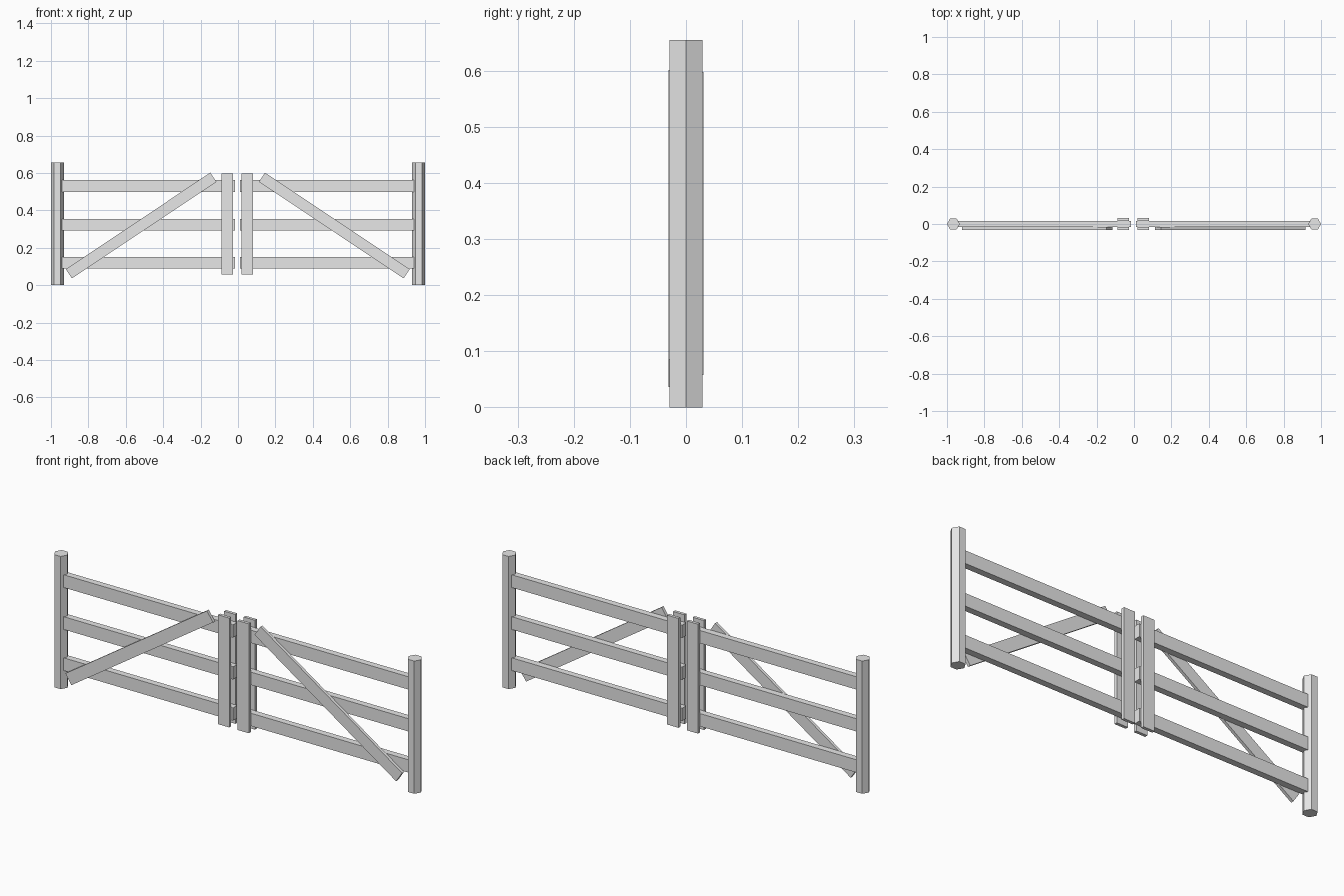
import bpy
import math

cube = bpy.data.objects.get("Cube")
if cube:
    bpy.data.objects.remove(cube, do_unlink=True)

GREY = (0.8, 0.8, 0.8, 1.0)
mat = bpy.data.materials.new("light_grey")
mat.use_nodes = True
mat.diffuse_color = GREY
mat.node_tree.nodes["Principled BSDF"].inputs["Base Color"].default_value = GREY

HEIGHT = 0.655      # post height
RAIL_Y = 0.016      # half thickness of the rails
BOARD = 0.015       # thickness of uprights and braces
SHIFT = -0.003      # the leaves meet slightly off centre


def finish(obj, name):
    obj.name = obj.data.name = name
    obj.data.materials.clear()
    obj.data.materials.append(mat)


def board(name, centre, size, tilt=0.0):
    """Box of the given size, tilted about the y axis."""
    bpy.ops.mesh.primitive_cube_add(size=1, location=centre, rotation=(0, tilt, 0))
    obj = bpy.context.object
    obj.scale = size
    bpy.ops.object.transform_apply(location=False, rotation=False, scale=True)
    finish(obj, name)


for side, s in (("left", 1), ("right", -1)):
    # Hexagonal post, corners pointing along x
    bpy.ops.mesh.primitive_cylinder_add(vertices=6, radius=0.0342, depth=HEIGHT,
                                        location=(s * 0.9658, 0, HEIGHT / 2),
                                        rotation=(0, 0, math.pi / 6))
    finish(bpy.context.object, f"{side}_post")

    # Three horizontal rails running into the post
    inner, outer = 0.013, 0.95
    for level, z in (("bottom", 0.12), ("middle", 0.323), ("top", 0.53)):
        board(f"{side}_{level}_rail", (s * (inner + outer) / 2 + SHIFT, 0, z),
              (outer - inner, 2 * RAIL_Y, 0.063))

    # Pair of uprights clamping the free ends of the rails
    for face, d in (("front", -1), ("back", 1)):
        board(f"{side}_{face}_upright",
              (s * 0.0535 + SHIFT, d * (RAIL_Y + BOARD / 2), 0.328),
              (0.061, BOARD, 0.54))

    # Diagonal brace on the front, rising towards the middle
    x0, z0, x1, z1 = 0.903, 0.061, 0.130, 0.577
    board(f"{side}_brace",
          (s * (x0 + x1) / 2 + SHIFT / 2, -RAIL_Y - BOARD / 2, (z0 + z1) / 2),
          (math.hypot(x1 - x0, z1 - z0), BOARD, 0.059),
          s * math.atan2(z1 - z0, x0 - x1))
